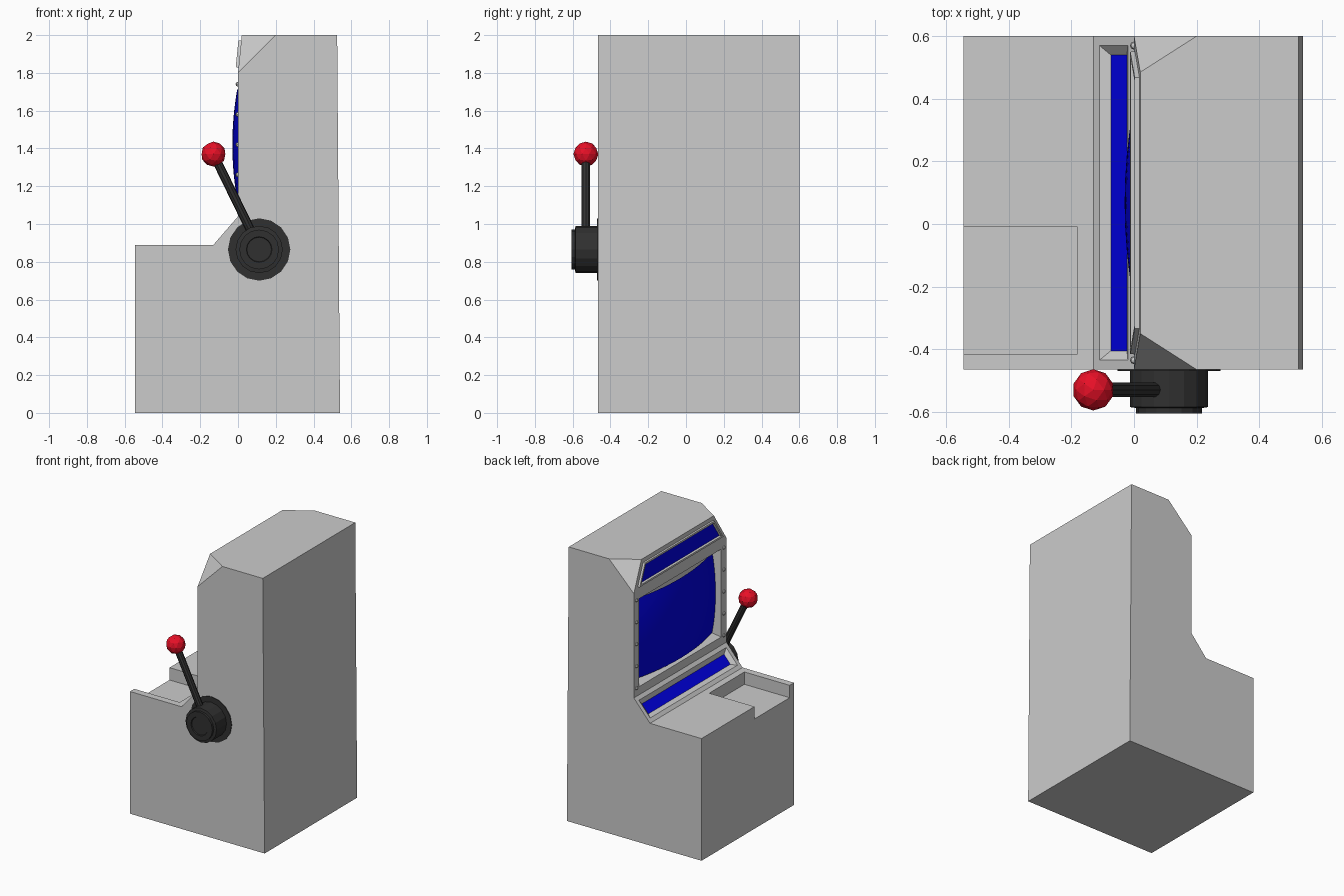
import bpy, bmesh, math
from mathutils import Vector

if "Cube" in bpy.data.objects:
    bpy.data.objects.remove(bpy.data.objects["Cube"])

Y0, Y1 = -0.465, 0.60          # cabinet sides
YC = (Y0 + Y1) / 2


def material(name, rgb):
    m = bpy.data.materials.new(name)
    m.diffuse_color = (*rgb, 1)
    m.use_nodes = True
    m.node_tree.nodes["Principled BSDF"].inputs["Base Color"].default_value = m.diffuse_color
    return m


blue = material("blue_glass", (0.0, 0.0, 0.8))
dark = material("dark_metal", (0.03, 0.03, 0.03))
red = material("red_knob", (0.8, 0.005, 0.02))


def new_object(name, bm, mat=None, fix_normals=True):
    if fix_normals:
        bmesh.ops.recalc_face_normals(bm, faces=bm.faces[:])
    me = bpy.data.meshes.new(name)
    bm.to_mesh(me)
    bm.free()
    ob = bpy.data.objects.new(name, me)
    bpy.context.collection.objects.link(ob)
    if mat:
        me.materials.append(mat)
    return ob


# Cabinet: side profile joined across the width, with clipped upper corners
profile = [(-0.545, 0), (-0.545, 0.89), (-0.13, 0.89), (0, 1.04),
           (0, 1.8), (0.2, 2), (0.525, 2), (0.54, 0)]
bm = bmesh.new()
a = [bm.verts.new((x, Y0, z)) for x, z in profile]
b = [bm.verts.new((x, Y1, z)) for x, z in profile]
ca = bm.verts.new((0.02, Y0 + 0.115, 2))
cb = bm.verts.new((0.02, Y1 - 0.115, 2))
bm.faces.new(a)
bm.faces.new(b)
for i in range(len(profile)):
    j = (i + 1) % len(profile)
    if i not in (4, 5):
        bm.faces.new((a[i], a[j], b[j], b[i]))
bm.faces.new((a[4], a[5], ca))
bm.faces.new((b[4], b[5], cb))
bm.faces.new((a[4], ca, cb, b[4]))
bm.faces.new((ca, a[5], a[6], b[6], b[5], cb))
cabinet = new_object("cabinet", bm)

# Coin tray notch, open to the front
bpy.ops.mesh.primitive_cube_add(size=1, location=(-0.43, -0.2125, 0.90))
cutter = bpy.context.object
cutter.name = "tray_cutter"
cutter.scale = (0.5, 0.405, 0.2)
cutter.hide_render = True
mod = cabinet.modifiers.new("tray", 'BOOLEAN')
mod.operation = 'DIFFERENCE'
mod.solver = 'EXACT'
mod.object = cutter
bpy.context.view_layer.objects.active = cabinet
bpy.ops.object.modifier_apply(modifier=mod.name)
bpy.data.objects.remove(cutter)

# Framed recesses: each is a pair of (inset, depth) steps on a cabinet face
bm = bmesh.new()
bm.from_mesh(cabinet.data)


def recess(centre, steps):
    c = Vector(centre)
    f = min(bm.faces, key=lambda f: (f.calc_center_median() - c).length)
    for thickness, depth in steps:
        bmesh.ops.inset_individual(bm, faces=[f], thickness=thickness, depth=depth,
                                   use_even_offset=True)
    return f


def glass_panel(name, face):
    pb = bmesh.new()
    pb.faces.new([pb.verts.new(v.co) for v in face.verts])
    new_object(name, pb, blue, fix_normals=False)
    bmesh.ops.delete(bm, geom=[face], context='FACES_ONLY')


recess((0, YC, 1.42), [(0.06, 0), (0.025, -0.055)])
deck = recess((-0.065, YC, 0.965), [(0.03, 0), (0.03, -0.022)])
glass_panel("lower_panel", deck)
sign = recess((0.01, YC, 1.9), [(0.028, 0), (0.001, 0.015), (0.012, 0), (0.006, -0.012)])
glass_panel("top_sign", sign)
bm.to_mesh(cabinet.data)
bm.free()

# Bulging main screen
bm = bmesh.new()
bmesh.ops.create_grid(bm, x_segments=12, y_segments=12, size=1)
for v in bm.verts:
    dy, dz = -v.co.x * 0.452, v.co.y * 0.292
    v.co = (-0.03 + 0.3 * (dy * dy + dz * dz), YC + dy, 1.42 + dz)
screen = new_object("screen", bm, blue, fix_normals=False)
screen.data.shade_smooth()

# Studs down both sides of the screen frame
for side, y in (("right", Y0 + 0.03), ("left", Y1 - 0.03)):
    for i in range(5):
        bpy.ops.mesh.primitive_uv_sphere_add(segments=8, ring_count=4, radius=0.013,
                                             location=(0, y, 1.10 + 0.16 * i))
        bpy.context.object.name = f"stud_{side}_{i + 1}"

# Lever hub: lathed about the y direction
rings = [(0, -0.46), (0.165, -0.46), (0.165, -0.47), (0.125, -0.47), (0.125, -0.585),
         (0.105, -0.588), (0.105, -0.605), (0.068, -0.605), (0.065, -0.598), (0, -0.598)]
bm = bmesh.new()
vs = [bm.verts.new((0.112 + r, y, 0.865)) for r, y in rings]
es = [bm.edges.new(p) for p in zip(vs, vs[1:])]
bmesh.ops.spin(bm, geom=vs + es, cent=(0.112, 0, 0.865), axis=(0, 1, 0),
               angle=2 * math.pi, steps=16, use_duplicate=False)
bmesh.ops.remove_doubles(bm, verts=bm.verts[:], dist=1e-4)
new_object("lever_hub", bm, dark)

# Lever rod
p, q = Vector((0.07, -0.53, 0.96)), Vector((-0.13, -0.53, 1.37))
bpy.ops.mesh.primitive_cylinder_add(vertices=10, radius=0.024, depth=(q - p).length,
                                    location=(p + q) / 2,
                                    rotation=(q - p).to_track_quat('Z', 'Y').to_euler())
rod = bpy.context.object
rod.name = "lever_rod"
rod.data.materials.append(dark)

# Lever knob
bpy.ops.mesh.primitive_ico_sphere_add(subdivisions=2, radius=0.066, location=q)
knob = bpy.context.object
knob.name = "lever_knob"
knob.data.materials.append(red)
